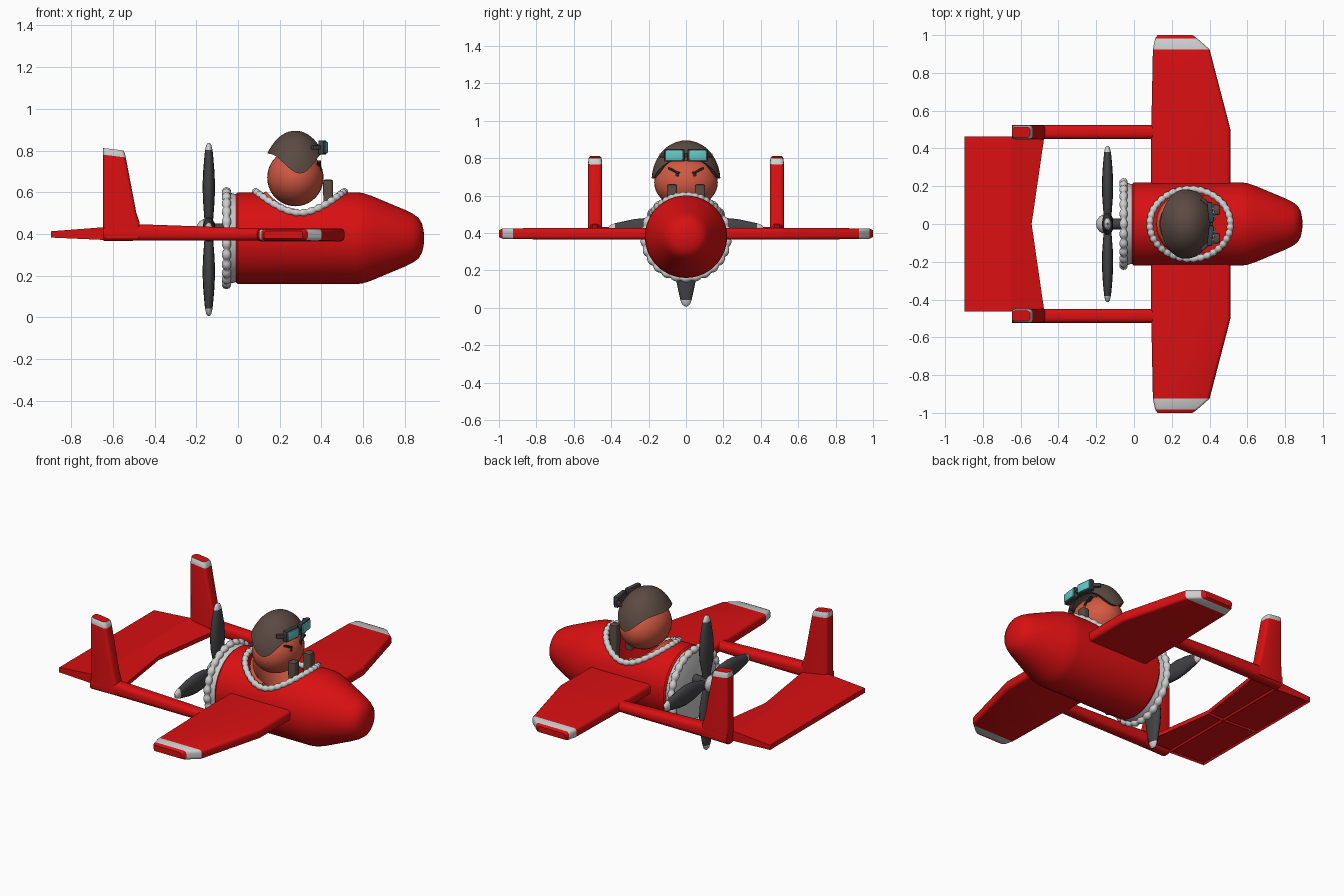
import bpy, bmesh, math
from mathutils import Vector, Matrix

if "Cube" in bpy.data.objects:
    bpy.data.objects.remove(bpy.data.objects["Cube"])

def material(name, r, g, b):
    m = bpy.data.materials.new(name)
    m.diffuse_color = (r, g, b, 1)
    m.use_nodes = True
    m.node_tree.nodes["Principled BSDF"].inputs["Base Color"].default_value = m.diffuse_color
    return m

RED = material("bright red", 0.70, 0.005, 0.006)
WHITE = material("light grey", 0.62, 0.62, 0.62)
DARK = material("dark grey", 0.055, 0.055, 0.06)
BROWN = material("leather brown", 0.105, 0.068, 0.054)
SKIN = material("skin", 0.65, 0.10, 0.055)
TEAL = material("lens teal", 0.13, 0.58, 0.58)
BLACK = material("brow black", 0.02, 0.02, 0.022)
AXIS = 0.38      # fuselage centre height
RAD = 0.22

def finish(name, bm, mats, angle=32):
    bmesh.ops.recalc_face_normals(bm, faces=bm.faces[:])
    me = bpy.data.meshes.new(name)
    bm.to_mesh(me)
    bm.free()
    for m in mats:
        me.materials.append(m)
    ob = bpy.data.objects.new(name, me)
    bpy.context.collection.objects.link(ob)
    smooth(ob, angle)
    return ob

def smooth(ob, angle=32):
    bpy.ops.object.select_all(action='DESELECT')
    ob.select_set(True)
    bpy.context.view_layer.objects.active = ob
    bpy.ops.object.shade_smooth_by_angle(angle=math.radians(angle))

def loft(name, rings, mats, bands=None, closed=False, angle=32):
    """Skin a list of point rings; bands gives a material index per strip."""
    bm = bmesh.new()
    vs = [[bm.verts.new(p) for p in r] for r in rings]
    n, k = len(vs[0]), len(vs)
    for i in range(k if closed else k - 1):
        a, b = vs[i], vs[(i + 1) % k]
        for j in range(n):
            f = bm.faces.new((a[j], a[(j + 1) % n], b[(j + 1) % n], b[j]))
            f.material_index = bands[i] if bands else 0
    if not closed:
        bm.faces.new(vs[0])
        bm.faces.new(vs[-1])
    return finish(name, bm, mats, angle)

def rounded(a0, a1, b0, b1, c):
    """Rectangle with rounded corners, as (a, b) pairs."""
    pts = []
    for ca, cb, start in ((a1 - c, b1 - c, 0), (a0 + c, b1 - c, 90), (a0 + c, b0 + c, 180), (a1 - c, b0 + c, 270)):
        for d in (0, 30, 60, 90):
            t = math.radians(start + d)
            pts.append((ca + c * math.cos(t), cb + c * math.sin(t)))
    return pts

def lathe_x(name, profile, mats, z=AXIS, n=48):
    rings = [[(x, r * math.cos(2 * math.pi * j / n), z + r * math.sin(2 * math.pi * j / n))
              for j in range(n)] for x, r in profile]
    return loft(name, rings, mats)

def ellipsoid(name, centre, radii, mat):
    bm = bmesh.new()
    bmesh.ops.create_uvsphere(bm, u_segments=32, v_segments=20, radius=1)
    bmesh.ops.scale(bm, vec=radii, verts=bm.verts)
    bmesh.ops.translate(bm, vec=centre, verts=bm.verts)
    return finish(name, bm, [mat], 60)

def box(name, centre, size, mat, turn=None, bevel=0.006):
    bm = bmesh.new()
    bmesh.ops.create_cube(bm, size=1)
    bmesh.ops.scale(bm, vec=size, verts=bm.verts)
    bmesh.ops.bevel(bm, geom=bm.edges[:], offset=bevel, segments=2, affect='EDGES', profile=0.5)
    if turn:
        bmesh.ops.rotate(bm, matrix=turn, verts=bm.verts)
    bmesh.ops.translate(bm, vec=centre, verts=bm.verts)
    return finish(name, bm, [mat])

def bumpy_ring(name, path, out, bumps, r0, amp, mat):
    """Closed tube along path(t) whose thickness swells in regular bumps."""
    rings, n = [], bumps * 6
    for i in range(n):
        t = 2 * math.pi * i / n
        p = Vector(path(t))
        tan = (Vector(path(t + 0.01)) - Vector(path(t - 0.01))).normalized()
        side = tan.cross(out).normalized()
        up = side.cross(tan)
        r = r0 + amp * (abs(math.sin(bumps * t / 2)) - 0.5)
        rings.append([p + r * (math.cos(a) * side + math.sin(a) * up)
                      for a in (2 * math.pi * j / 10 for j in range(10))])
    return loft(name, rings, [mat], closed=True, angle=60)

# Fuselage with a vertical cockpit well
body = lathe_x("fuselage", [(-0.01, 0.212), (0, RAD), (0.57, RAD), (0.60, 0.216), (0.64, 0.203), (0.80, 0.136),
                            (0.84, 0.116), (0.865, 0.098), (0.882, 0.07), (0.89, 0.035), (0.892, 0.004)], [RED], n=64)
well = [[(0.295 + 0.207 * math.cos(t), 0.182 * math.sin(t), z)
         for t in (2 * math.pi * i / 48 for i in range(48))] for z in (0.36, 0.8)]
cutter = loft("cockpit_cutter", well, [RED])
cutter.hide_render = True
mod = body.modifiers.new("cockpit", 'BOOLEAN')
mod.object, mod.operation, mod.solver = cutter, 'DIFFERENCE', 'EXACT'
bpy.context.view_layer.objects.active = body
bpy.ops.object.modifier_apply(modifier=mod.name)
bpy.data.objects.remove(cutter)
smooth(body)

# Padded rim round the cockpit, draped over the fuselage
def rim(t):
    y = 0.185 * math.sin(t)
    return (0.297 + 0.213 * math.cos(t), y, AXIS + math.sqrt(RAD ** 2 - y * y) + 0.002)
bumpy_ring("cockpit_rim", rim, Vector((0, 0, 1)), 36, 0.016, 0.006, WHITE)

# Rear cowl and its ruffled edge
lathe_x("rear_cowl", [(-0.062, 0.003), (-0.062, 0.21), (-0.055, 0.222), (0, 0.208), (0.002, 0.003)], [WHITE])
bumpy_ring("cowl_ruffle", lambda t: (-0.055, 0.222 * math.cos(t), AXIS + 0.222 * math.sin(t)),
           Vector((1, 0, 0)), 26, 0.018, 0.010, WHITE)

# Propeller: hub, spinner and four light-tipped blades
PZ = 0.422
lathe_x("propeller_shaft", [(-0.17, 0.04), (-0.12, 0.045), (-0.11, 0.028), (-0.06, 0.028)], [DARK], PZ, 24)
lathe_x("spinner", [(-0.2, 0.003), (-0.197, 0.02), (-0.185, 0.038), (-0.165, 0.05), (-0.158, 0.045)], [WHITE], PZ, 24)
BLADE = [(0.01, 0.022, 0.018), (0.06, 0.032, 0.022), (0.14, 0.055, 0.028), (0.21, 0.06, 0.030), (0.28, 0.053, 0.027),
         (0.34, 0.04, 0.022), (0.38, 0.031, 0.018), (0.405, 0.021, 0.012), (0.414, 0.008, 0.005)]
for i in range(4):
    turn = Matrix.Rotation(i * math.pi / 2, 3, 'X')
    rings = [[turn @ Vector((-0.14 + th * math.cos(a), w * math.sin(a), t)) + Vector((0, 0, PZ))
              for a in (2 * math.pi * j / 14 for j in range(14))] for t, w, th in BLADE]
    loft(f"propeller_blade_{i + 1}", rings, [DARK, WHITE], [0] * 6 + [1] * 2, angle=50)

for s, side in ((1, "left"), (-1, "right")):
    # Wing: tapered leading edge, light band near the tip
    wing = [(0.15, 0.09, 0.51, 0.031), (0.50, 0.09, 0.51, 0.031), (0.53, 0.092, 0.503, 0.031),
            (0.925, 0.10, 0.40, 0.029), (0.982, 0.112, 0.335, 0.027), (1.0, 0.125, 0.31, 0.018)]
    rings = [[(x, s * y, z) for x, z in rounded(a, b, 0.396 - h, 0.396 + h, h * 0.6)] for y, a, b, h in wing]
    loft(f"{side}_wing", rings, [RED, WHITE], [0, 0, 0, 1, 0])

    # Tail boom
    boom = [(-0.645, 0.366, 0.44), (-0.48, 0.368, 0.447), (0.0, 0.368, 0.43), (0.12, 0.37, 0.425)]
    rings = [[(x, s * y, z) for y, z in rounded(0.449, 0.524, lo, hi, 0.025)] for x, lo, hi in boom]
    loft(f"{side}_tail_boom", rings, [RED])

    # Fin with light tip
    fin = [(0.38, -0.465, 0.038), (0.455, -0.472, 0.038), (0.50, -0.487, 0.037), (0.78, -0.538, 0.037),
           (0.802, -0.543, 0.035), (0.812, -0.55, 0.028)]
    rings = [[(x, s * y, z - (0.12 * (x + 0.645) if z > 0.7 else 0))
              for x, y in rounded(-0.646, xf, 0.486 - w, 0.486 + w, 0.018)] for z, xf, w in fin]
    loft(f"{side}_fin", rings, [RED, WHITE], [0, 0, 0, 1, 1])

    # Half tailplane with recessed panels underneath
    bm = bmesh.new()
    ends = [[bm.verts.new((x, s * y, z)) for x, z in
             ((-0.897, 0.383), (-0.897, 0.413), (-0.65, 0.432), (xf, 0.402), (xf, 0.376), (-0.65, 0.372))]
            for y, xf in ((0.0, -0.542), (0.462, -0.475))]
    for j in range(6):
        bm.faces.new((ends[0][j], ends[0][(j + 1) % 6], ends[1][(j + 1) % 6], ends[1][j]))
    for e in ends:
        bm.faces.new(e)
    bmesh.ops.recalc_face_normals(bm, faces=bm.faces[:])
    under = [f for f in bm.faces if f.normal.z < -0.7]
    bmesh.ops.inset_individual(bm, faces=under, thickness=0.012, depth=-0.01)
    finish(f"{side}_tailplane", bm, [RED], 15)

# Pilot: head, shoulders behind it, gloves
HC = Vector((0.275, 0, 0.67))
ellipsoid("pilot_head", HC, (0.135, 0.17, 0.137), SKIN)
rings = []
for i in range(25):
    t = math.radians(92 + 176 * i / 24)
    c, q = math.cos(t), math.sin(t)
    top = 0.52 + 0.085 * c * c
    rings.append([(0.285 + r * c, r * q, z) for r, z in
                  ((0.16, 0.36), (0.17, 0.50), (0.165, top - 0.01), (0.15, top), (0.13, top - 0.03), (0.09, 0.40))])
loft("pilot_shoulders", rings, [SKIN], angle=60)

# Leather cap with ear flaps: ellipsoid cut along a dipping rim
COLS, ROWS = 48, 10
bm = bmesh.new()
grid = []
for i in range(COLS):
    t = 2 * math.pi * i / COLS
    low = 0.785 - 0.095 * abs(math.sin(t + 0.15 * math.sin(t))) ** 5
    end = math.acos((low - 0.705) / 0.19)
    col = []
    for k in range(1, ROWS + 1):
        p = end * k / ROWS
        flare = 1 + 0.05 * (k / ROWS) ** 4
        col.append(bm.verts.new((0.275 + 0.142 * math.sin(p) * math.cos(t) * flare,
                                 0.175 * math.sin(p) * math.sin(t) * flare, 0.705 + 0.19 * math.cos(p))))
    inner = col[-1].co
    col.append(bm.verts.new((0.275 + (inner.x - 0.275) * 0.85, inner.y * 0.85, inner.z + 0.005)))
    grid.append(col)
crown = bm.verts.new((0.275, 0, 0.895))
for i in range(COLS):
    a, b = grid[i], grid[(i + 1) % COLS]
    bm.faces.new((crown, a[0], b[0]))
    for k in range(ROWS):
        bm.faces.new((a[k], a[k + 1], b[k + 1], b[k]))
finish("leather_cap", bm, [BROWN], 50)

# Goggles, face details and gloves
box("goggle_bridge", (0.412, 0, 0.815), (0.014, 0.05, 0.018), DARK, bevel=0.004)
for s, side in ((1, "left"), (-1, "right")):
    yaw = Matrix.Rotation(s * 0.12, 3, 'Z')
    box(f"{side}_goggle_frame", (0.405, s * 0.062, 0.815), (0.028, 0.108, 0.068), DARK, yaw)
    box(f"{side}_goggle_lens", (0.417, s * 0.0625, 0.815), (0.018, 0.09, 0.052), TEAL, yaw, 0.004)
    box(f"{side}_goggle_strap", (0.375, s * 0.12, 0.815), (0.05, 0.02, 0.022), DARK,
        Matrix.Rotation(-s * 0.7, 3, 'Z'), 0.004)
    box(f"{side}_brow", (0.388, s * 0.062, 0.732), (0.02, 0.075, 0.012), BLACK,
        Matrix.Rotation(s * 0.45, 3, 'X'), 0.003)
    ellipsoid(f"{side}_eye", (0.390, s * 0.045, 0.708), (0.012, 0.014, 0.014), BLACK)
    rings = [[(0.432 + x, s * 0.075 + y, z) for x, y in rounded(-w, w, -w * 1.15, w * 1.15, w * 0.5)]
             for z, w in ((0.45, 0.022), (0.645, 0.024), (0.657, 0.022), (0.662, 0.014))]
    loft(f"{side}_glove", rings, [BROWN])
